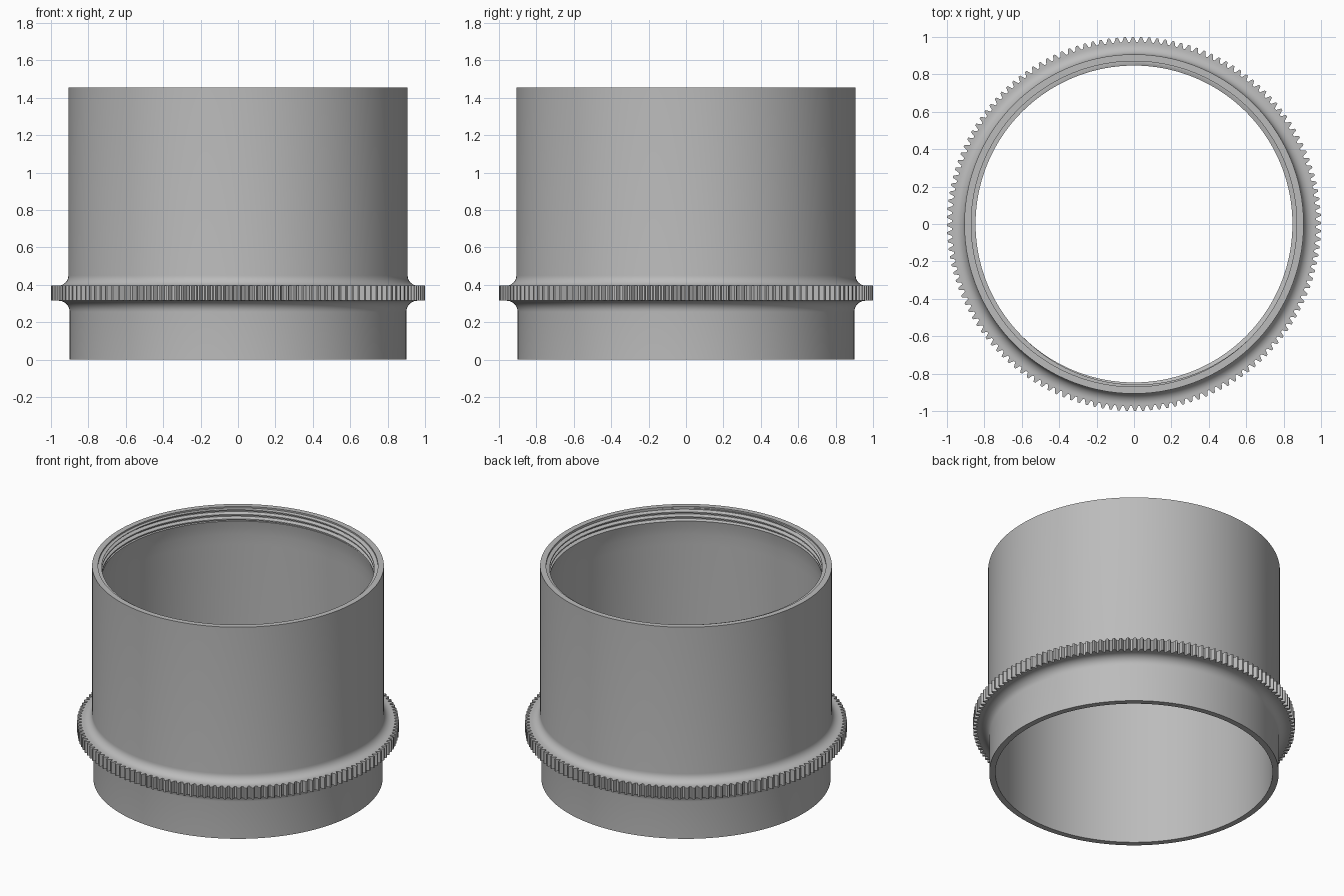
import bpy
import bmesh
from math import sin, cos, pi

cube = bpy.data.objects.get("Cube")
if cube:
    bpy.data.objects.remove(cube, do_unlink=True)

TEETH = 144
COLS = TEETH * 4
TIP, ROOT = 1.0, 0.974
PITCH, TURNS = 0.032, 2.5
THREAD_LOW, THREAD_HIGH = 1.365, 1.445
CREST, GROOVE = 0.847, 0.87

metal = bpy.data.materials.new("plain grey")
metal.use_nodes = True
grey = (0.5, 0.5, 0.5, 1)
metal.diffuse_color = grey
metal.node_tree.nodes["Principled BSDF"].inputs["Base Color"].default_value = grey


def fillet(cr, cz, radius, start, end, steps=8):
    """Arc in the profile plane, angles in units of pi."""
    return [(cr + radius * cos(pi * (start + (end - start) * i / steps)),
             cz + radius * sin(pi * (start + (end - start) * i / steps)))
            for i in range(steps + 1)]


# Sleeve section: inner wall, base, lower wall, flange, upper wall, rim
section = [(0.848, THREAD_LOW), (0.856, 1.32), (0.86, 1.27), (0.862, 1.2),
           (0.862, 0), (0.9, 0)]
section += fillet(0.96, 0.255, 0.06, 1, 0.5)
section += [("rack", 0.315), ("rack", 0.395)]
section += fillet(0.962, 0.45, 0.055, 1.5, 1)
section += [(0.907, 1.455), (GROOVE, 1.455), (GROOVE, THREAD_HIGH)]


def thread_radius(z, turn):
    """Trapezoid screw thread wound around the inside."""
    phase = ((z - THREAD_LOW) / PITCH - turn) % 1
    wave = max(-1, min(1, 2 * (4 * abs(phase - 0.5) - 1)))
    return (CREST + GROOVE) / 2 - wave * (GROOVE - CREST) / 2


def column(i):
    turn = i / COLS
    rack = TIP if i % 4 < 2 else ROOT
    pts = [(rack if r == "rack" else r, z) for r, z in section]
    rows = int((TURNS + 1) * 8)
    for k in range(rows, -1, -1):
        z = THREAD_LOW + PITCH * (k / 8 + turn - 1)
        z = max(THREAD_LOW, min(THREAD_HIGH, z))
        pts.append((thread_radius(z, turn), z))
    a = 2 * pi * turn
    return [(r * cos(a), r * sin(a), z) for r, z in pts]


# Lathe the section, with the toothed edge and the thread following the angle
bm = bmesh.new()
grid = [[bm.verts.new(p) for p in column(i)] for i in range(COLS + 1)]
for left, right in zip(grid, grid[1:]):
    for j in range(len(left)):
        n = (j + 1) % len(left)
        bm.faces.new((left[j], right[j], right[n], left[n]))
bmesh.ops.remove_doubles(bm, verts=bm.verts, dist=0.00002)
bmesh.ops.recalc_face_normals(bm, faces=bm.faces)
mesh = bpy.data.meshes.new("knurled_sleeve")
bm.to_mesh(mesh)
bm.free()
mesh.materials.append(metal)

sleeve = bpy.data.objects.new("knurled_sleeve", mesh)
bpy.context.collection.objects.link(sleeve)
bpy.context.view_layer.objects.active = sleeve
sleeve.select_set(True)
bpy.ops.object.shade_smooth_by_angle(angle=pi / 6)
